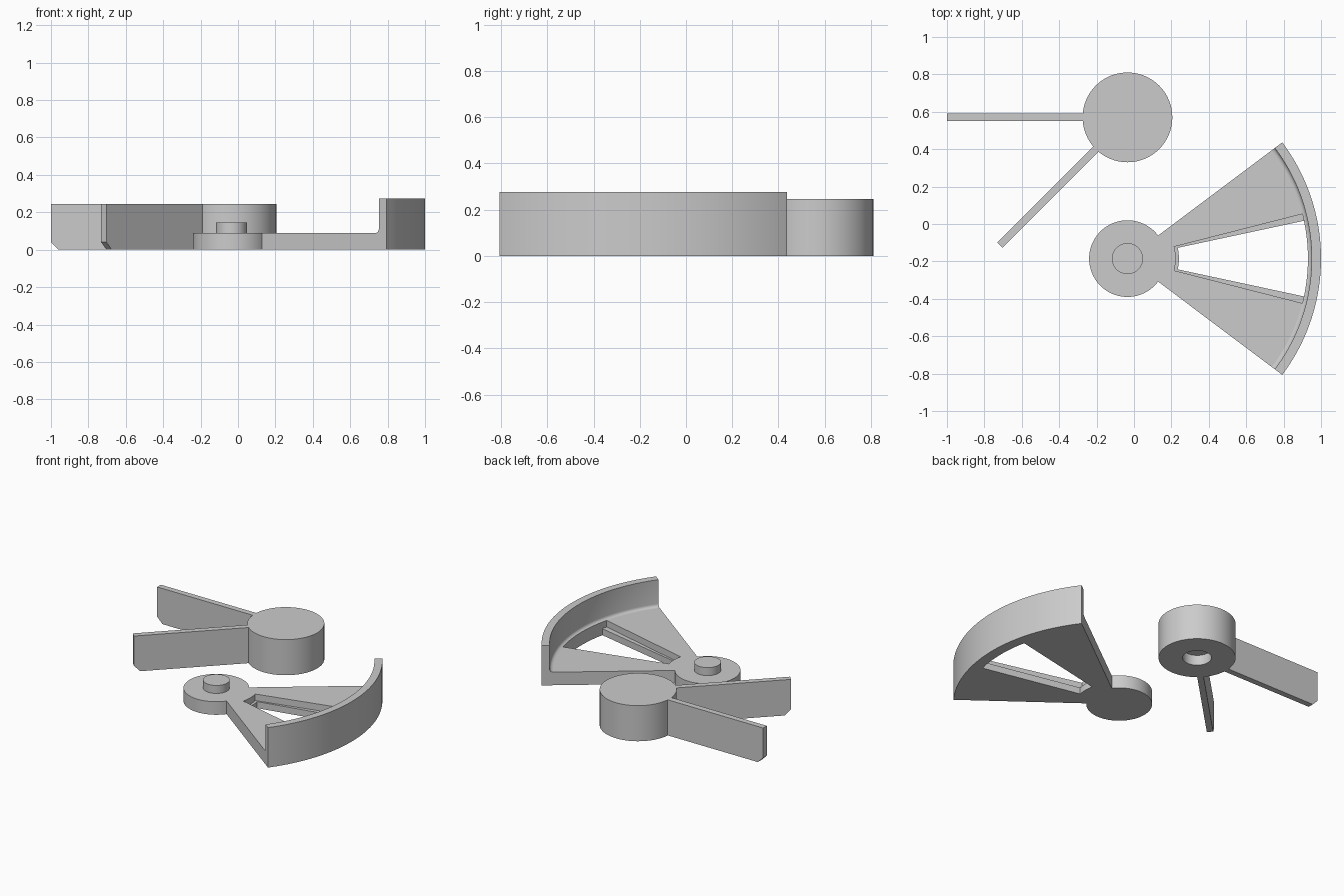
import bpy, bmesh
from math import sin, cos, pi, radians
from mathutils import Matrix, Vector

if "Cube" in bpy.data.objects:
    bpy.data.objects.remove(bpy.data.objects["Cube"])

grey = bpy.data.materials.new("plain grey")
grey.use_nodes = True
COLOUR = (0.6, 0.6, 0.6, 1)
grey.diffuse_color = COLOUR
grey.node_tree.nodes["Principled BSDF"].inputs["Base Color"].default_value = COLOUR

BASE = Vector((-0.035, -0.185, 0))   # axis of the base hub
CAP = Vector((-0.035, 0.57, 0))      # axis of the pointer cap
SPAN = radians(36.9)                 # half angle of the fan
WALL_FOOT = 0.965


def finish(name, bm, matrix):
    bmesh.ops.recalc_face_normals(bm, faces=bm.faces)
    bm.transform(matrix)
    mesh = bpy.data.meshes.new(name)
    bm.to_mesh(mesh)
    bm.free()
    mesh.materials.append(grey)
    obj = bpy.data.objects.new(name, mesh)
    bpy.context.collection.objects.link(obj)
    return obj


def arc(r, a0, a1, n):
    return [(r * cos(a0 + (a1 - a0) * i / n), r * sin(a0 + (a1 - a0) * i / n))
            for i in range(n + 1)]


def prism(name, outline, z0, z1, matrix):
    """Extrude a flat outline from z0 to z1."""
    bm = bmesh.new()
    face = bm.faces.new([bm.verts.new((x, y, z0)) for x, y in outline])
    ext = bmesh.ops.extrude_face_region(bm, geom=[face])
    top = [v for v in ext["geom"] if isinstance(v, bmesh.types.BMVert)]
    bmesh.ops.translate(bm, verts=top, vec=(0, 0, z1 - z0))
    return finish(name, bm, matrix)


def disc(name, r, z0, z1, at):
    return prism(name, arc(r, 0, 2 * pi, 64)[:-1], z0, z1, Matrix.Translation(at))


def combine(obj, other, operation):
    mod = obj.modifiers.new(operation.lower(), "BOOLEAN")
    mod.operation, mod.object, mod.solver = operation, other, "EXACT"
    bpy.context.view_layer.objects.active = obj
    bpy.ops.object.modifier_apply(modifier=mod.name)
    bpy.data.objects.remove(other)


def smooth(obj):
    bpy.ops.object.select_all(action="DESELECT")
    obj.select_set(True)
    bpy.context.view_layer.objects.active = obj
    bpy.ops.object.shade_smooth_by_angle(angle=radians(30))


# Base plate: round hub joined to a fan
at_base = Matrix.Translation(BASE)
outline = arc(0.205, SPAN, 2 * pi - SPAN, 52) + arc(WALL_FOOT, -SPAN, SPAN, 40)
plate = prism("base_plate", outline, 0, 0.09, at_base)

# Window through the fan, with a rebate around its upper half
for half, inner, z0 in ((12.1, 0.275, -0.05), (14.3, 0.258, 0.045)):
    a = radians(half)
    shape = arc(inner, a, -a, 12) + arc(1.0, -a, a, 16)
    combine(plate, prism("window_cutter", shape, z0, 0.2, at_base), "DIFFERENCE")
smooth(plate)

# Curved wall, swept from a profile with a fillet at its foot
R = 0.02
fillet = [(WALL_FOOT + R * sin(t * pi / 8), 0.09 + R - R * cos(t * pi / 8)) for t in range(5)]
profile = [(WALL_FOOT, 0), (1.035, 0), (1.035, 0.275), (0.985, 0.275)] + fillet[::-1]
bm = bmesh.new()
rings = []
for i in range(41):
    ang = -SPAN + 2 * SPAN * i / 40
    rings.append([bm.verts.new((r * cos(ang), r * sin(ang), z)) for r, z in profile])
for a, b in zip(rings, rings[1:]):
    for j in range(len(profile)):
        k = (j + 1) % len(profile)
        bm.faces.new((a[j], a[k], b[k], b[j]))
bm.faces.new(rings[0])
bm.faces.new(rings[-1][::-1])
smooth(finish("curved_wall", bm, at_base))

# Pivot pin on the hub
smooth(disc("pivot_pin", 0.083, 0.09, 0.145, BASE))

# Pointer cap with two arms, each chamfered at the lower tip
cap = disc("pointer_cap", 0.24, 0, 0.245, CAP)
side = [(0.12, 0), (0.925, 0), (0.965, 0.04), (0.965, 0.245), (0.12, 0.245)]
upright = Matrix.Rotation(pi / 2, 4, "X")
for turn in (180, 225):
    place = Matrix.Translation(CAP) @ Matrix.Rotation(radians(turn), 4, "Z") @ upright
    combine(cap, prism("pointer_arm", side, -0.02, 0.02, place), "UNION")

# Blind socket under the cap for the pin
combine(cap, disc("socket_cutter", 0.09, -0.05, 0.07, CAP), "DIFFERENCE")
smooth(cap)
